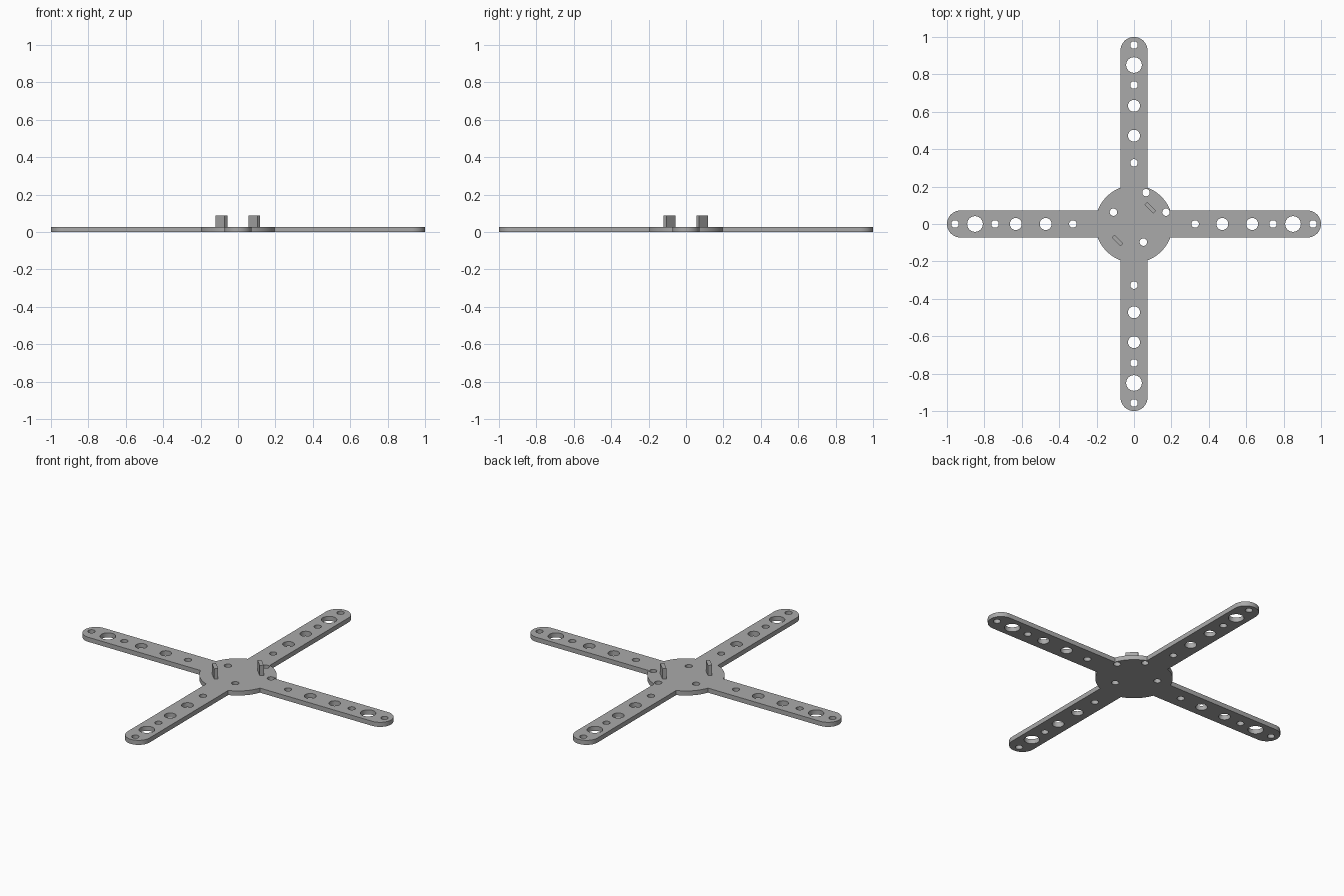
import bpy
import bmesh
from math import pi, sin, cos, asin

cube = bpy.data.objects.get("Cube")
if cube:
    bpy.data.objects.remove(cube, do_unlink=True)

THICK = 0.027        # plate thickness
TAB_TOP = 0.088
HUB_R = 0.207
ARM_HALF = 0.072
# distance along the arm, radius
ARM_HOLES = [(0.327, 0.02), (0.472, 0.032), (0.632, 0.032),
             (0.743, 0.02), (0.85, 0.042), (0.957, 0.02)]
HUB_HOLES = [(0.064, 0.168), (0.171, 0.063), (-0.11, 0.063), (0.05, -0.097)]

grey = bpy.data.materials.new("matte grey")
grey.use_nodes = True
color = (0.4, 0.4, 0.4, 1)
grey.diffuse_color = color
grey.node_tree.nodes["Principled BSDF"].inputs["Base Color"].default_value = color


def arc(cx, cy, r, start, end, steps):
    return [(cx + r * cos(start + (end - start) * i / steps),
             cy + r * sin(start + (end - start) * i / steps)) for i in range(steps + 1)]


def add_loop(curve, points):
    spline = curve.splines.new("POLY")
    spline.points.add(len(points) - 1)
    for p, (x, y) in zip(spline.points, points):
        p.co = (x, y, 0, 1)
    spline.use_cyclic_u = True


def add_hole(curve, x, y, r):
    add_loop(curve, arc(x, y, r, 0, 2 * pi, 24)[:-1])


# Cross plate outline: rounded arm tip, then hub arc, four times
curve = bpy.data.curves.new("cross_plate", "CURVE")
curve.dimensions = "2D"
curve.fill_mode = "BOTH"
curve.extrude = THICK / 2
root = asin(ARM_HALF / HUB_R)
quarter = (arc(1 - ARM_HALF, 0, ARM_HALF, -pi / 2, pi / 2, 20)
           + arc(0, 0, HUB_R, root, pi / 2 - root, 14))
outline = []
for k in range(4):
    c, s = cos(k * pi / 2), sin(k * pi / 2)
    outline += [(x * c - y * s, x * s + y * c) for x, y in quarter]
    for d, r in ARM_HOLES:
        add_hole(curve, d * c, d * s, r)
add_loop(curve, outline)
for x, y in HUB_HOLES:
    add_hole(curve, x, y, 0.02)

# Turn the filled curve into a welded mesh resting on the ground
helper = bpy.data.objects.new("plate_profile", curve)
bpy.context.collection.objects.link(helper)
bpy.context.view_layer.update()
evaluated = helper.evaluated_get(bpy.context.evaluated_depsgraph_get())
mesh = bpy.data.meshes.new_from_object(evaluated)
bpy.data.objects.remove(helper, do_unlink=True)
bm = bmesh.new()
bm.from_mesh(mesh)
bmesh.ops.remove_doubles(bm, verts=bm.verts, dist=0.0001)
bmesh.ops.translate(bm, verts=bm.verts, vec=(0, 0, THICK / 2))
bmesh.ops.recalc_face_normals(bm, faces=bm.faces)
bm.to_mesh(mesh)
bm.free()
mesh.materials.clear()
mesh.materials.append(grey)
plate = bpy.data.objects.new("cross_plate", mesh)
bpy.context.collection.objects.link(plate)
bpy.ops.object.select_all(action="DESELECT")
plate.select_set(True)
bpy.context.view_layer.objects.active = plate
bpy.ops.object.shade_smooth_by_angle(angle=pi / 6)

# Upright tabs on the hub, set diagonally
for name, pos in (("back_left_tab", 0.087), ("front_right_tab", -0.088)):
    low = THICK - 0.005
    bpy.ops.mesh.primitive_cube_add(size=1, location=(pos, pos, (low + TAB_TOP) / 2),
                                    rotation=(0, 0, -pi / 4))
    tab = bpy.context.object
    tab.name = name
    tab.scale = (0.068, 0.022, TAB_TOP - low)
    tab.data.materials.append(grey)
